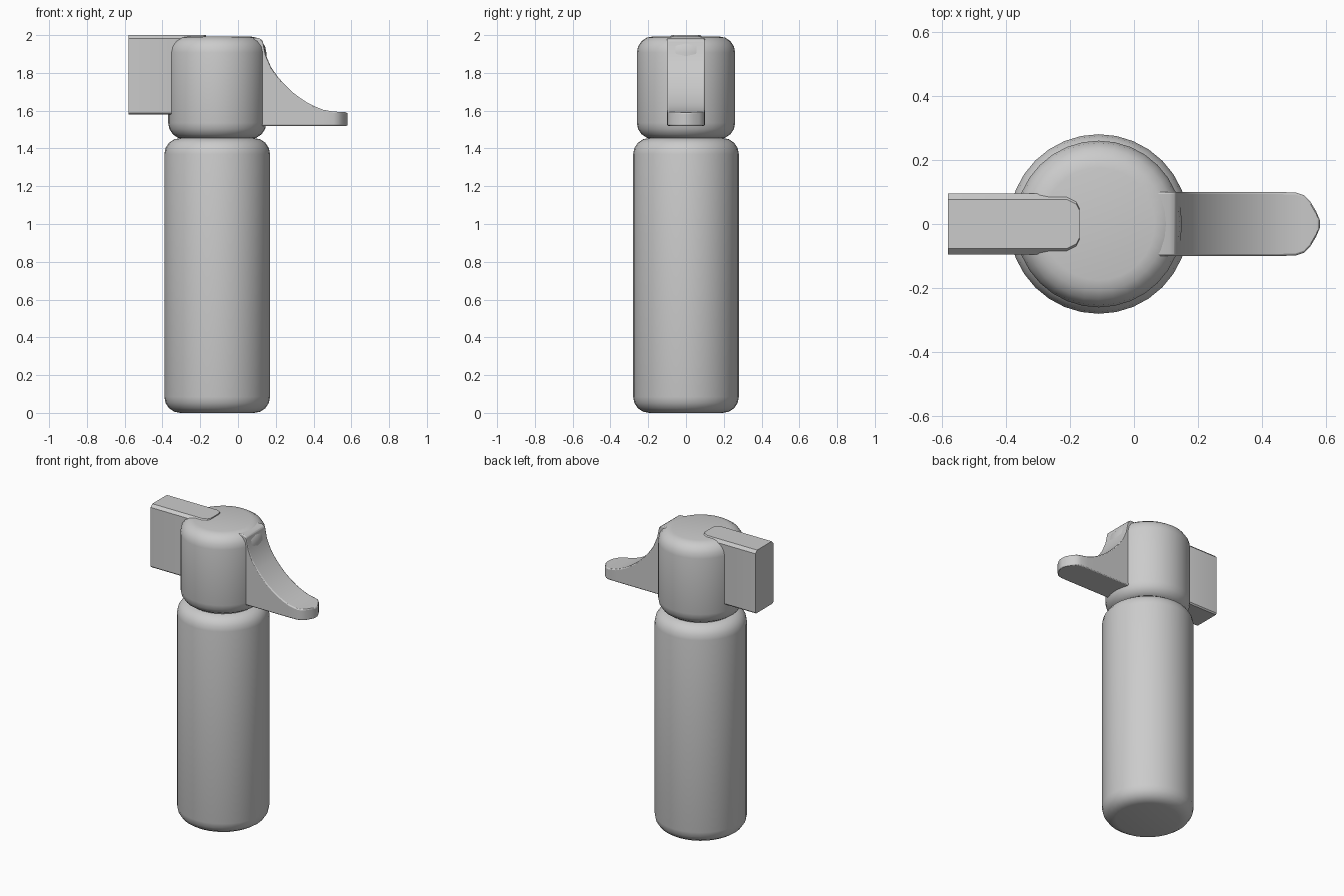
import bpy, bmesh
from math import sin, cos, pi, radians

if "Cube" in bpy.data.objects:
    bpy.data.objects.remove(bpy.data.objects["Cube"])

AXIS_X = -0.11


def finish(name, bm, bevel=0.0, segments=2, angle=35):
    bmesh.ops.recalc_face_normals(bm, faces=bm.faces)
    me = bpy.data.meshes.new(name)
    bm.to_mesh(me)
    bm.free()
    ob = bpy.data.objects.new(name, me)
    bpy.context.collection.objects.link(ob)
    bpy.ops.object.select_all(action='DESELECT')
    ob.select_set(True)
    bpy.context.view_layer.objects.active = ob
    bpy.ops.object.shade_smooth_by_angle(angle=radians(angle))
    if bevel:
        mod = ob.modifiers.new("edge_bevel", 'BEVEL')
        mod.width = bevel
        mod.segments = segments
        mod.limit_method = 'ANGLE'
        mod.angle_limit = radians(40)
    return ob


def loft(bm, sections):
    """Skin matching closed loops and cap both ends."""
    rings = [[bm.verts.new(p) for p in s] for s in sections]
    for a, b in zip(rings, rings[1:]):
        n = len(a)
        for i in range(n):
            bm.faces.new((a[i], a[(i + 1) % n], b[(i + 1) % n], b[i]))
    bm.faces.new(rings[0][::-1])
    bm.faces.new(rings[-1])


def rounded_cylinder(name, radius, z0, z1, r, sides=32, steps=4):
    prof = []
    for i in range(steps + 1):
        a = pi / 2 * i / steps
        prof.append((radius - r + r * sin(a), z0 + r - r * cos(a)))
    prof += [(x, z0 + z1 - z) for x, z in reversed(prof)]
    bm = bmesh.new()
    loft(bm, [[(AXIS_X + x * cos(2 * pi * i / sides), x * sin(2 * pi * i / sides), z)
               for i in range(sides)] for x, z in prof])
    return finish(name, bm)


# Bottle and pump head
rounded_cylinder("bottle_body", 0.28, 0.0, 1.455, 0.085)
rounded_cylinder("pump_head", 0.26, 1.45, 1.993, 0.085)

# Nozzle block: chamfered long edges, rounded inner end
bm = bmesh.new()
stations = [(-0.58, 0.095), (-0.21, 0.095), (-0.18, 0.08), (-0.17, 0.06)]
sections = []
for x, w in stations:
    c, top, low = 0.018, 2.0, 1.58
    half = [(w, low + 0.008), (w, top - c), (w - c, top)]
    loop = [(w - 0.008, low)] + half
    sections.append([(x, y, z) for y, z in loop] + [(x, -y, z) for y, z in reversed(loop)])
loft(bm, sections)
finish("nozzle", bm, angle=30)

# Trigger lever: (x, top z, half width) stations along the concave sweep
bm = bmesh.new()
stations = [(0.0, 1.985, 0.1), (0.11, 1.985, 0.1), (0.13, 1.972, 0.1),
            (0.145, 1.90, 0.1), (0.175, 1.83, 0.1), (0.21, 1.78, 0.1),
            (0.245, 1.74, 0.1), (0.285, 1.70, 0.1), (0.325, 1.67, 0.1),
            (0.365, 1.643, 0.1), (0.405, 1.623, 0.1), (0.45, 1.605, 0.1),
            (0.505, 1.595, 0.098), (0.53, 1.594, 0.09), (0.55, 1.593, 0.07),
            (0.568, 1.592, 0.04), (0.58, 1.588, 0.012)]
loft(bm, [[(x, -w, 1.52), (x, w, 1.52), (x, w, z), (x, -w, z)] for x, z, w in stations])
finish("trigger_lever", bm, bevel=0.006)
